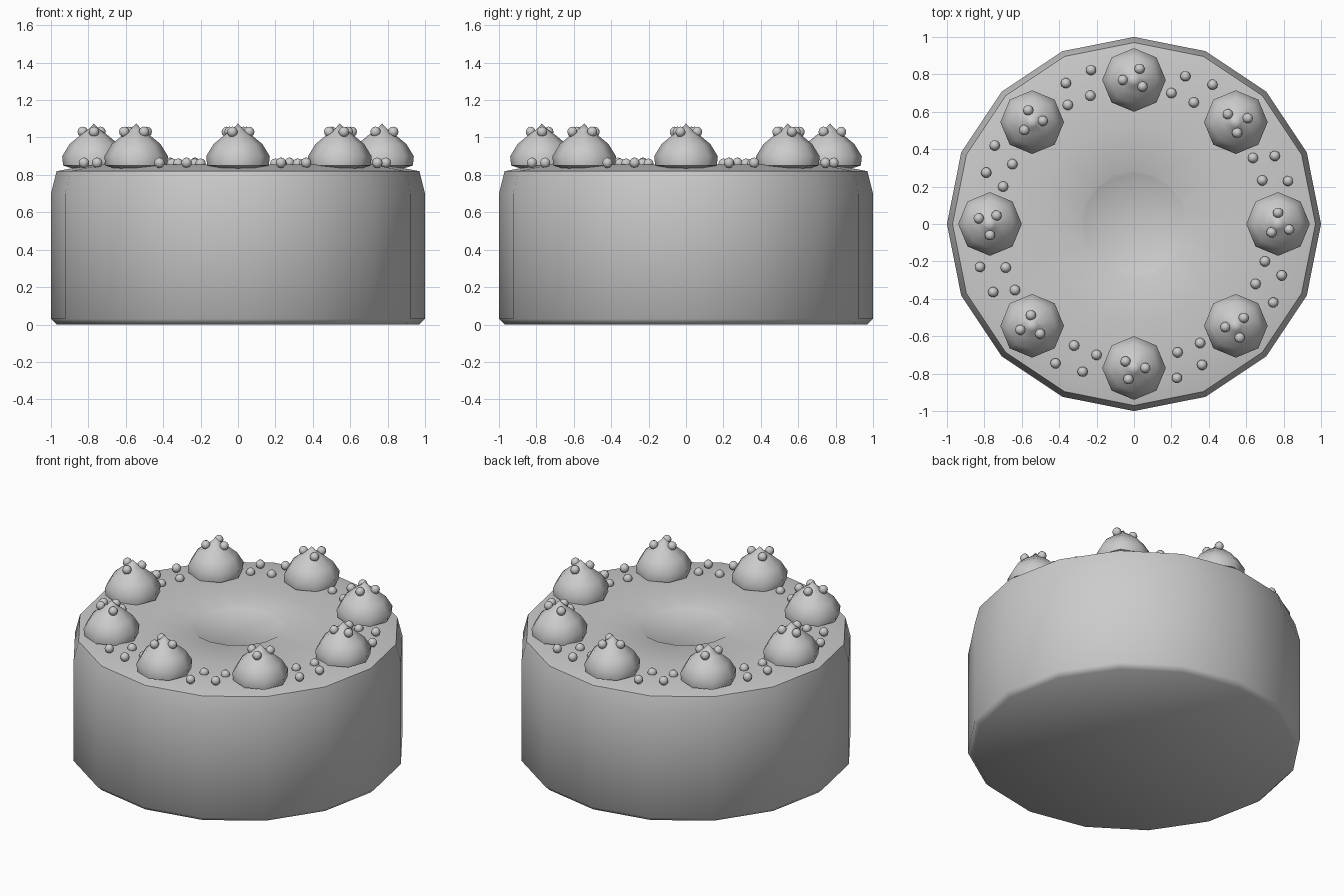
import bpy
import math
from mathutils import Matrix, Vector

if "Cube" in bpy.data.objects:
    bpy.data.objects.remove(bpy.data.objects["Cube"], do_unlink=True)

# Single plain grey for the whole cake
grey = bpy.data.materials.new("plain_grey")
grey.use_nodes = True
GREY = (0.6, 0.6, 0.6, 1)
grey.diffuse_color = GREY
grey.node_tree.nodes["Principled BSDF"].inputs["Base Color"].default_value = GREY


def lathe(name, profile, sides):
    """Revolve (radius, height) points; zero radius closes to a pole."""
    verts, rings, faces = [], [], []
    for r, z in profile:
        count = sides if r > 0 else 1
        ring = []
        for i in range(count):
            a = math.tau * i / sides
            ring.append(len(verts))
            verts.append((r * math.cos(a), r * math.sin(a), z))
        rings.append(ring)
    for low, high in zip(rings, rings[1:]):
        for i in range(sides):
            j = (i + 1) % sides
            quad = [low[i % len(low)], low[j % len(low)],
                    high[j % len(high)], high[i % len(high)]]
            faces.append(list(dict.fromkeys(quad)))
    mesh = bpy.data.meshes.new(name)
    mesh.from_pydata(verts, [], faces)
    mesh.materials.append(grey)
    obj = bpy.data.objects.new(name, mesh)
    bpy.context.collection.objects.link(obj)
    return obj


def smooth(obj, degrees):
    bpy.ops.object.select_all(action="DESELECT")
    obj.select_set(True)
    bpy.context.view_layer.objects.active = obj
    bpy.ops.object.shade_smooth_by_angle(angle=math.radians(degrees))


def copy_of(source, name, location, turn=0):
    obj = bpy.data.objects.new(name, source.data)
    obj.location = location
    obj.rotation_euler.z = turn
    bpy.context.collection.objects.link(obj)


# Cake body with rounded rim and gently rippled top
cake = lathe("cake_body", [
    (0, 0), (0.97, 0), (1, 0.03), (1, 0.7), (0.97, 0.82), (0.78, 0.855),
    (0.53, 0.835), (0.285, 0.845), (0.27, 0.835), (0, 0.835)], 16)
smooth(cake, 60)

# Piped cream swirl and sugar bead, used as shared meshes
cream = lathe("cream_drop_0", [
    (0, 0.82), (0.1, 0.83), (0.165, 0.85), (0.17, 0.9), (0.13, 0.965),
    (0.07, 1.015), (0.03, 1.043), (0, 1.075)], 8)
smooth(cream, 60)
R = 0.028
bead = lathe("sugar_bead", [
    (R * math.sin(math.pi * k / 6) if 0 < k < 6 else 0,
     -R * math.cos(math.pi * k / 6)) for k in range(7)], 10)
smooth(bead, 60)

# Bead layout for one eighth of the cake, repeated around the rim
crown_beads = [(0.03, 0.83, 1.03), (-0.06, 0.77, 1.03), (0.045, 0.735, 1.03)]
rim_beads = [(0.275, 0.79, 0.865), (0.42, 0.745, 0.865),
             (0.2, 0.7, 0.86), (0.32, 0.65, 0.86)]
for n in range(8):
    turn = Matrix.Rotation(n * math.tau / 8, 3, "Z")
    spot = turn @ Vector((0, 0.77, 0))
    if n == 0:
        cream.location = spot
    else:
        copy_of(cream, f"cream_drop_{n}", spot, n * math.tau / 8)
    for k, p in enumerate(crown_beads):
        copy_of(bead, f"crown_bead_{n}_{k}", turn @ Vector(p))
    for k, p in enumerate(rim_beads):
        copy_of(bead, f"rim_bead_{n}_{k}", turn @ Vector(p))
bpy.data.objects.remove(bead)
